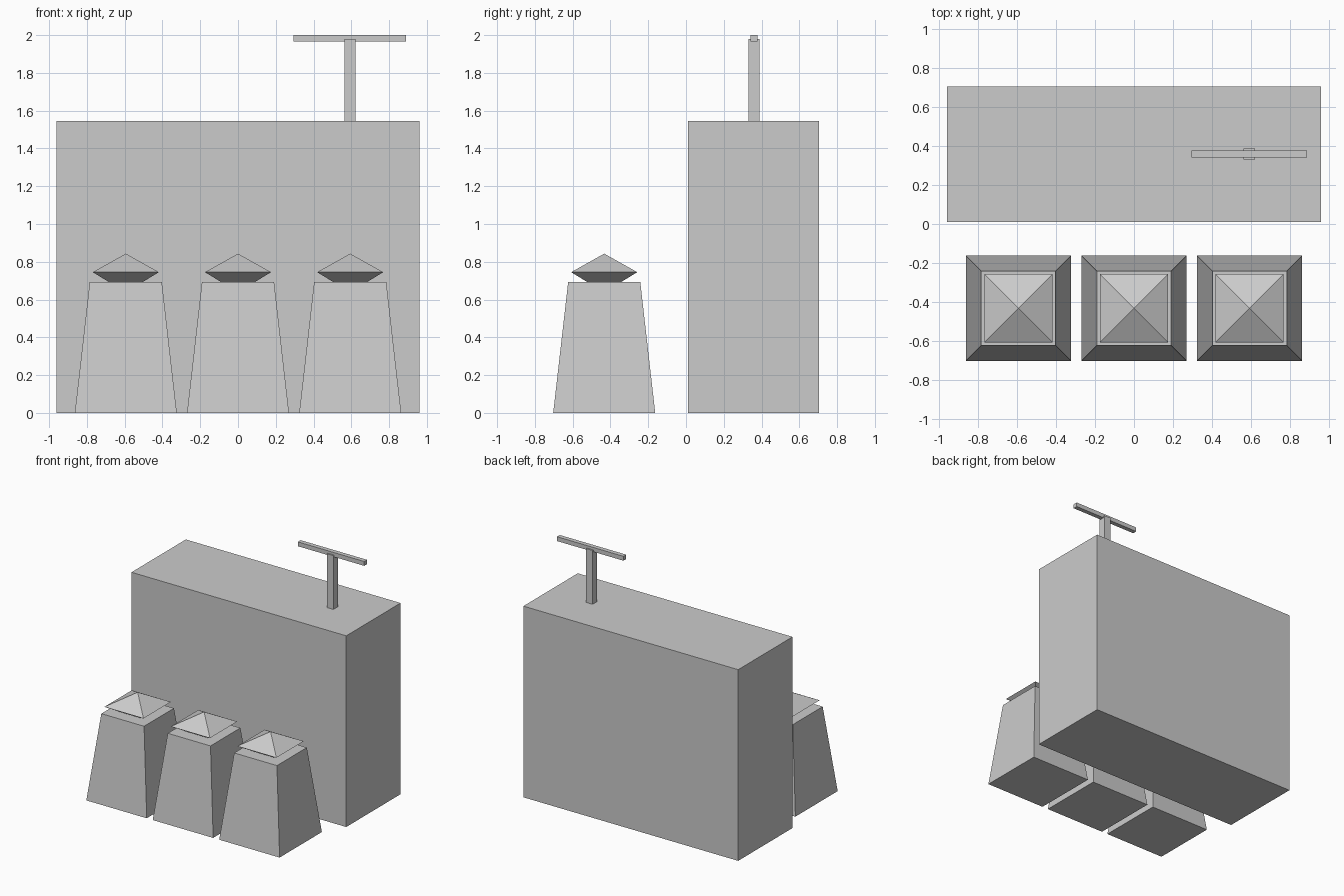
import bpy, bmesh

if "Cube" in bpy.data.objects:
    bpy.data.objects.remove(bpy.data.objects["Cube"])

grey = bpy.data.materials.new("plain_grey")
grey.diffuse_color = (0.6, 0.6, 0.6, 1)
grey.use_nodes = True
grey.node_tree.nodes["Principled BSDF"].inputs["Base Color"].default_value = grey.diffuse_color


def square_loft(name, center, sections):
    """Closed solid through rectangles (half_x, half_y, z); a zero size is a point."""
    bm = bmesh.new()
    rings = []
    for hx, hy, z in sections:
        corners = [(-1, -1), (1, -1), (1, 1), (-1, 1)] if hx else [(0, 0)]
        rings.append([bm.verts.new((sx * hx, sy * hy, z)) for sx, sy in corners])
    for low, high in zip(rings, rings[1:]):
        for i in range(4):
            j = (i + 1) % 4
            quad = [low[i % len(low)], low[j % len(low)],
                    high[j % len(high)], high[i % len(high)]]
            bm.faces.new(list(dict.fromkeys(quad)))
    for ring in (rings[0], rings[-1]):
        if len(ring) == 4:
            bm.faces.new(ring)
    bmesh.ops.recalc_face_normals(bm, faces=bm.faces)
    mesh = bpy.data.meshes.new(name)
    bm.to_mesh(mesh)
    bm.free()
    mesh.materials.append(grey)
    obj = bpy.data.objects.new(name, mesh)
    obj.location = (center[0], center[1], 0)
    bpy.context.collection.objects.link(obj)


def box(name, center, half_x, half_y, z0, z1):
    square_loft(name, center, [(half_x, half_y, z0), (half_x, half_y, z1)])


# Main block with the T-shaped mast on its roof
box("main_block", (0, 0.358), 0.96, 0.347, 0, 1.545)
box("mast_post", (0.592, 0.36), 0.029, 0.029, 1.545, 1.98)
box("mast_crossbar", (0.592, 0.36), 0.297, 0.018, 1.965, 2.0)

# Three tapered pedestals, each with a pointed cap sunk into its top
for n, x in enumerate((-0.594, 0, 0.594), 1):
    square_loft(f"pedestal_{n}", (x, -0.433), [(0.27, 0.27, 0), (0.191, 0.191, 0.692)])
    square_loft(f"pedestal_cap_{n}", (x, -0.433),
                [(0, 0, 0.638), (0.175, 0.175, 0.745), (0, 0, 0.843)])
